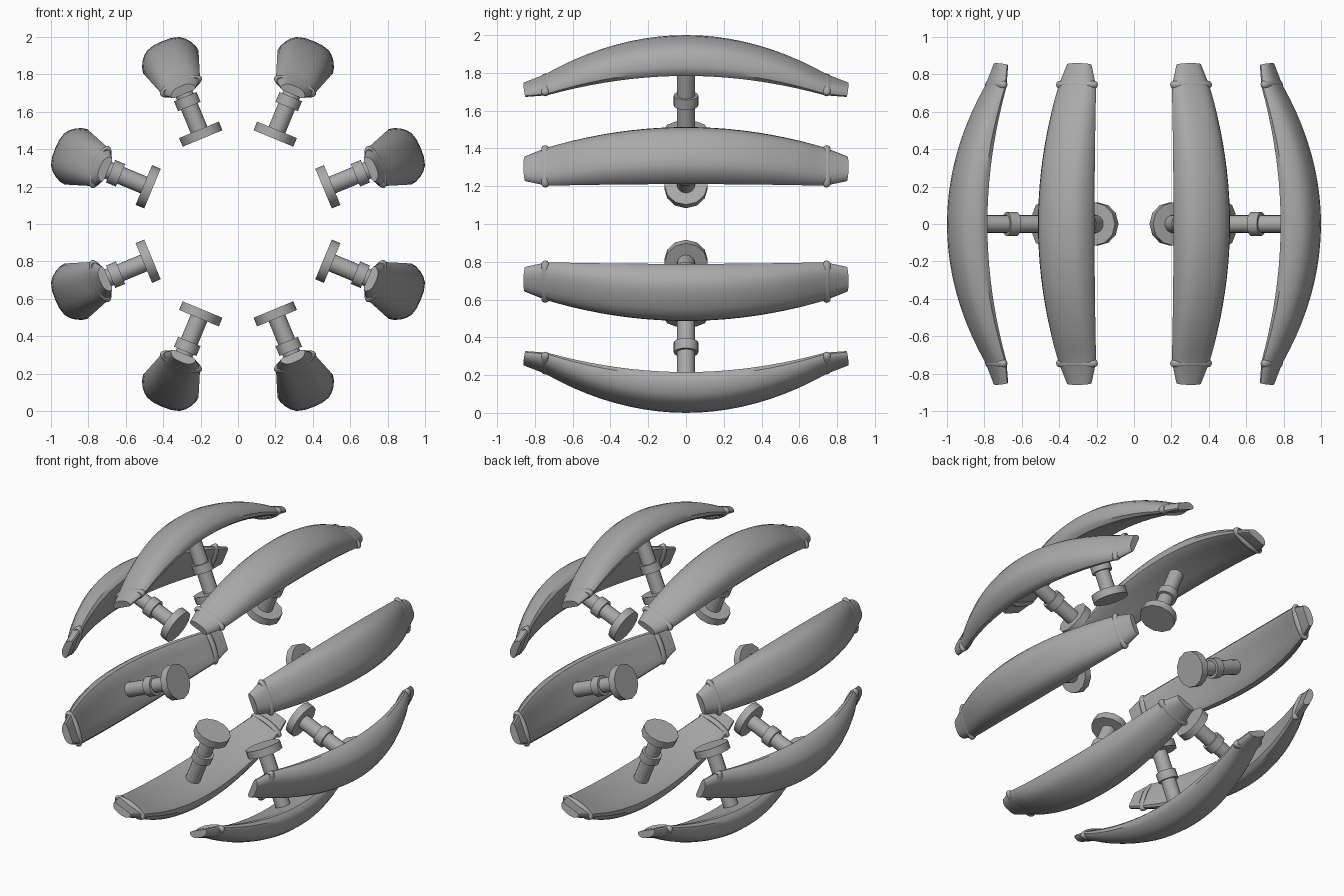
import bpy, bmesh, math
from mathutils import Matrix, Vector

if "Cube" in bpy.data.objects:
    bpy.data.objects.remove(bpy.data.objects["Cube"])

grey = bpy.data.materials.new("mid_grey")
grey.diffuse_color = (0.4, 0.4, 0.4, 1)
grey.use_nodes = True
grey.node_tree.nodes["Principled BSDF"].inputs["Base Color"].default_value = grey.diffuse_color

# Half of the pad cross-section: (share of half width, share of depth)
HALF = [(0, 0), (.4, 0), (.75, 0), (.92, .06), (1, .24), (.97, .42), (.87, .62),
        (.75, .78), (.58, .91), (.3, .985), (0, 1)]
SECTION = HALF + [(-t, v) for t, v in HALF[-2:0:-1]]


def add_object(name, bm, matrix, angle=35):
    bmesh.ops.recalc_face_normals(bm, faces=bm.faces)
    mesh = bpy.data.meshes.new(name)
    bm.to_mesh(mesh)
    bm.free()
    mesh.materials.append(grey)
    ob = bpy.data.objects.new(name, mesh)
    bpy.context.collection.objects.link(ob)
    ob.matrix_world = matrix
    bpy.ops.object.select_all(action='DESELECT')
    ob.select_set(True)
    bpy.context.view_layer.objects.active = ob
    bpy.ops.object.shade_smooth_by_angle(angle=math.radians(angle))


def bridge(bm, rings, closed=False):
    n = len(rings[0])
    pairs = list(zip(rings, rings[1:])) + ([(rings[-1], rings[0])] if closed else [])
    for a, b in pairs:
        for i in range(n):
            j = (i + 1) % n
            bm.faces.new((a[i], a[j], b[j], b[i]))
    if not closed:
        bm.faces.new(rings[0])
        bm.faces.new(rings[-1])


def station(y):
    """Half width, inner radius and outer radius of the pad at y."""
    s = abs(y) / .74
    if s <= 1:
        q = s * s
        return .16 - .052 * q, .9 - .125 * q, 1.058 - .22 * q
    k = (abs(y) - .74) / .115
    return .108 - .038 * k, .775 - .023 * k, .838 - .04 * k


# Curved pad, tapering to blunt tips
def pad(matrix):
    bm = bmesh.new()
    rings = []
    steps = [.74 * i / 10 for i in range(11)] + [.855]
    for y in [-s for s in steps[:0:-1]] + steps:
        w, a, b = station(y)
        lean = .25 * y
        rings.append([bm.verts.new((a + v * (b - a), y + lean * (v - .5) * (b - a), t * w))
                      for t, v in SECTION])
    bridge(bm, rings)
    add_object("curved_pad", bm, matrix)


# Flattened ring around each pad tip
def tip_ring(matrix, side):
    bm = bmesh.new()
    rings = []
    for i in range(24):
        a = math.tau * i / 24
        ring = []
        for j in range(8):
            b = math.tau * j / 8
            r = .016 * math.cos(b)
            u = .797 + (.026 + r) * math.sin(a)
            ring.append(bm.verts.new((u, side * (.745 + .02 * math.sin(b)),
                                      (.105 + r) * math.cos(a))))
        rings.append(ring)
    bridge(bm, rings, closed=True)
    add_object("tip_ring", bm, matrix, 50)


# Round part lying along the spoke
def spoke_part(name, matrix, r, u0, u1, sides):
    bm = bmesh.new()
    place = Matrix.Translation(((u0 + u1) / 2, 0, 0)) @ Matrix.Rotation(math.pi / 2, 4, 'Y')
    bmesh.ops.create_cone(bm, cap_ends=True, segments=sides, radius1=r, radius2=r,
                          depth=u1 - u0, matrix=place)
    add_object(name, bm, matrix)


# Eight identical assemblies around the y axis
for k in range(8):
    m = Matrix.Translation((0, 0, 1)) @ Matrix.Rotation(-math.radians(22.5 + 45 * k), 4, 'Y')
    pad(m)
    for side in (-1, 1):
        tip_ring(m, side)
    spoke_part("post", m, .048, .54, .93, 16)
    spoke_part("post_sleeve", m, .065, .68, .737, 16)
    spoke_part("base_disc", m, .115, .495, .545, 12)
